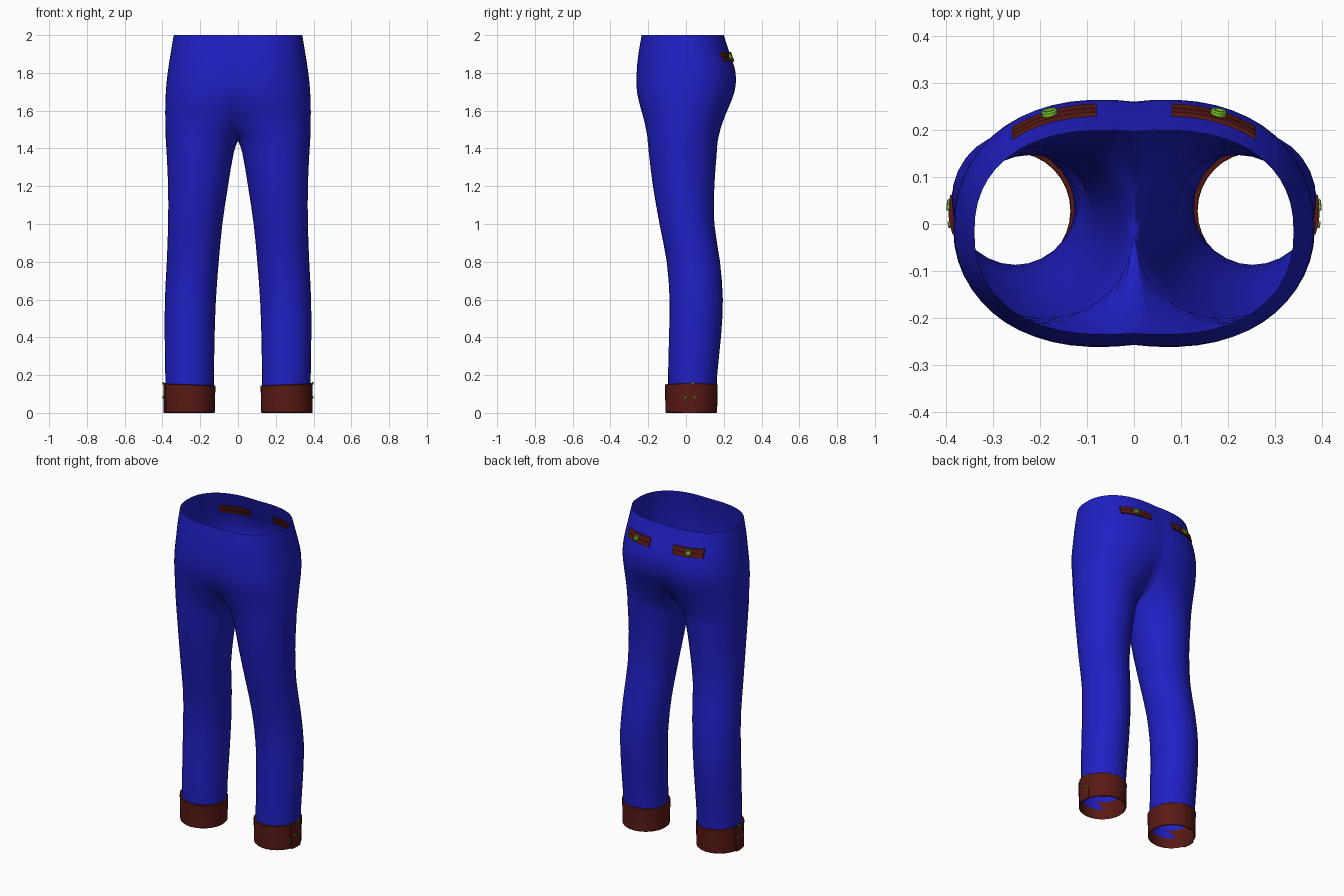
import bpy, bmesh, math
from mathutils import Vector, Matrix

if "Cube" in bpy.data.objects:
    bpy.data.objects.remove(bpy.data.objects["Cube"])

# half-body sections: z, inner x, outer x, front y, back y, squareness
# (negative inner x = the section is cut open at the midline: the seat)
ROWS = [
    (0.06, .127, .385, -.095, .162, 2.0), (0.20, .127, .385, -.095, .165, 2.0),
    (0.40, .124, .388, -.090, .185, 2.0), (0.60, .117, .387, -.087, .195, 2.0),
    (0.80, .102, .377, -.102, .180, 2.0), (1.00, .083, .370, -.140, .150, 2.0),
    (1.20, .053, .370, -.175, .150, 2.0), (1.38, .022, .378, -.197, .163, 2.0),
    (1.44, .000, .382, -.203, .168, 2.0), (1.50, -.043, .384, -.212, .182, 2.05),
    (1.56, -.095, .385, -.225, .202, 2.1), (1.62, -.157, .385, -.242, .227, 2.15),
    (1.70, -.222, .382, -.260, .257, 2.2), (1.77, -.240, .376, -.262, .265, 2.2),
    (1.83, -.240, .368, -.260, .257, 2.2), (1.90, -.230, .357, -.252, .233, 2.25),
    (2.00, -.220, .340, -.235, .200, 2.3)]


def material(name, rgb):
    m = bpy.data.materials.new(name)
    m.diffuse_color = (*rgb, 1)
    m.use_nodes = True
    m.node_tree.nodes["Principled BSDF"].inputs["Base Color"].default_value = m.diffuse_color
    return m


BLUE = material("blue_cloth", (.014, .014, .55))
BROWN = material("brown_trim", (.10, .010, .007))
GREEN = material("green_button", (.20, .62, .03))


def section(z):
    """Smoothly interpolated section: centre, radii and squareness."""
    i = max(j for j in range(len(ROWS) - 1) if ROWS[j][0] <= z or j == 0)
    a, b = ROWS[i], ROWS[i + 1]
    p, n = ROWS[max(i - 1, 0)], ROWS[min(i + 2, len(ROWS) - 1)]
    h = b[0] - a[0]
    t = (z - a[0]) / h
    v = []
    for k in range(1, 6):
        ma, mb = (b[k] - p[k]) / (b[0] - p[0]) * h, (n[k] - a[k]) / (n[0] - a[0]) * h
        v.append((2*t**3 - 3*t**2 + 1) * a[k] + (t**3 - 2*t*t + t) * ma
                 + (3*t*t - 2*t**3) * b[k] + (t**3 - t*t) * mb)
    xi, xo, yf, yb, e = v
    return (xi + xo) / 2, (yf + yb) / 2, (xo - xi) / 2, (yb - yf) / 2, e


def power(v, e):
    return math.copysign(abs(v) ** e, v)


def finish(name, bm, mat, angle=35):
    bmesh.ops.remove_doubles(bm, verts=bm.verts, dist=1e-5)
    me = bpy.data.meshes.new(name)
    bm.to_mesh(me)
    bm.free()
    me.materials.append(mat)
    ob = bpy.data.objects.new(name, me)
    bpy.context.collection.objects.link(ob)
    bpy.context.view_layer.objects.active = ob
    ob.select_set(True)
    bpy.ops.object.shade_smooth_by_angle(angle=math.radians(angle))
    ob.select_set(False)
    mod = ob.modifiers.new("mirror", "MIRROR")
    mod.use_clip = True
    mod.merge_threshold = 1e-4
    return ob


def loft(name, rings, mat, angle=35):
    bm = bmesh.new()
    vs = [[bm.verts.new(p) for p in r] for r in rings]
    for a, b in zip(vs, vs[1:]):
        for k in range(len(a) - 1):
            bm.faces.new((a[k], a[k + 1], b[k + 1], b[k]))
    return finish(name, bm, mat, angle)


def slab(name, f, us, z0, z1, mat):
    """Curved strip; f(u, z, side) gives its inner (0) and outer (1) skins."""
    corners = [(z0, 0), (z0, 1), (z1, 1), (z1, 0)]
    bm = bmesh.new()
    vs = [[bm.verts.new(f(u, z, s)) for z, s in corners] for u in us]
    for a, b in zip(vs, vs[1:]):
        for k in range(4):
            bm.faces.new((a[k], a[k - 1], b[k - 1], b[k]))
    bm.faces.new(vs[0])
    bm.faces.new(vs[-1][::-1])
    bmesh.ops.recalc_face_normals(bm, faces=bm.faces)
    return finish(name, bm, mat)


def button(name, pos, normal, r):
    """Turned disc with a raised rim and a dished centre."""
    prof = [(1, -.45), (1, .25), (.85, .45), (.6, .4), (.5, .15), (0, .15)]
    rot = Vector(normal).to_track_quat('Z', 'Y').to_matrix().to_4x4()
    m = Matrix.Translation(pos) @ rot
    n = 16
    rings = [[m @ Vector((r * q * math.cos(k % n * math.tau / n),
                          r * q * math.sin(k % n * math.tau / n), r * h))
              for k in range(n + 1)] for q, h in prof]
    bm = bmesh.new()
    vs = [[bm.verts.new(p) for p in g] for g in rings]
    for a, b in zip(vs, vs[1:]):
        for k in range(n):
            bm.faces.new((a[k], a[k + 1], b[k + 1], b[k]))
    bmesh.ops.dissolve_degenerate(bm, dist=1e-6, edges=bm.edges)
    return finish(name, bm, GREEN)


# trousers: one skin, legs closed below the crotch and open to the midline above
N = 28
levels = []
for a, b in zip(ROWS, ROWS[1:]):
    levels += [a[0], (a[0] + b[0]) / 2]
levels.append(2.0)
rings = []
for z in levels:
    cx, cy, rx, ry, e = section(z)
    cut = math.acos(min(1, (cx / rx) ** (e / 2))) if cx < rx else 0
    ring = []
    for k in range(N + 1):
        t = -math.pi + cut + (math.tau - 2 * cut) * k / N
        x = cx + rx * power(math.cos(t), 2 / e)
        if z >= 1.44 and k in (0, N):
            x = 0
        ring.append((x, cy + ry * power(math.sin(t), 2 / e), z))
    rings.append(ring)
loft("trousers", rings, BLUE, 60)

# turned-up cuffs: lining, hem, outer wall and top rim
CX, CY, RX, RY = .2565, .028, .134, .137


def cuff_point(t, z, off):
    x, y = (RX + off) * math.cos(t), (RY + off) * math.sin(t)
    return CX + x, CY + y, z + z / .15 * .04 * x


wall = [(.11, -.013), (.01, -.008), (0, -.004), (.004, 0), (.075, .001),
        (.147, .003), (.150, 0), (.147, -.012)]
loft("cuff", [[cuff_point(math.tau * (k % 32) / 32, z, d) for k in range(33)]
              for z, d in wall], BROWN)

# overlapping cuff tab with its small buttons
slab("cuff_tab", lambda t, z, s: cuff_point(t, z, .006 * s - .001),
     [-.36 + .1 * k for k in range(7)], 0, .152, BROWN)
for y, z in ((0, .08), (.045, .08), (.035, .152)):
    t = math.asin((y - CY) / RY)
    button("cuff_button", cuff_point(t, z, .006), (math.cos(t), math.sin(t), 0), .007)


# back pocket welts, two lips each, following the seat
def seat_point(x, z, off):
    cx, cy, rx, ry, e = section(z)
    return Vector((x, cy + ry * (1 - abs((x - cx) / rx) ** e) ** (1 / e) + off, z))


xs = [.08 + .02 * k for k in range(10)]
for name, z0, z1 in (("pocket_lower_lip", 1.86, 1.884), ("pocket_upper_lip", 1.886, 1.91)):
    slab(name, lambda x, z, s: seat_point(x, z, .016 * s - .007), xs, z0, z1, BROWN)
button("pocket_button", seat_point(.18, 1.885, .012), (.2, 1, .3), .017)
